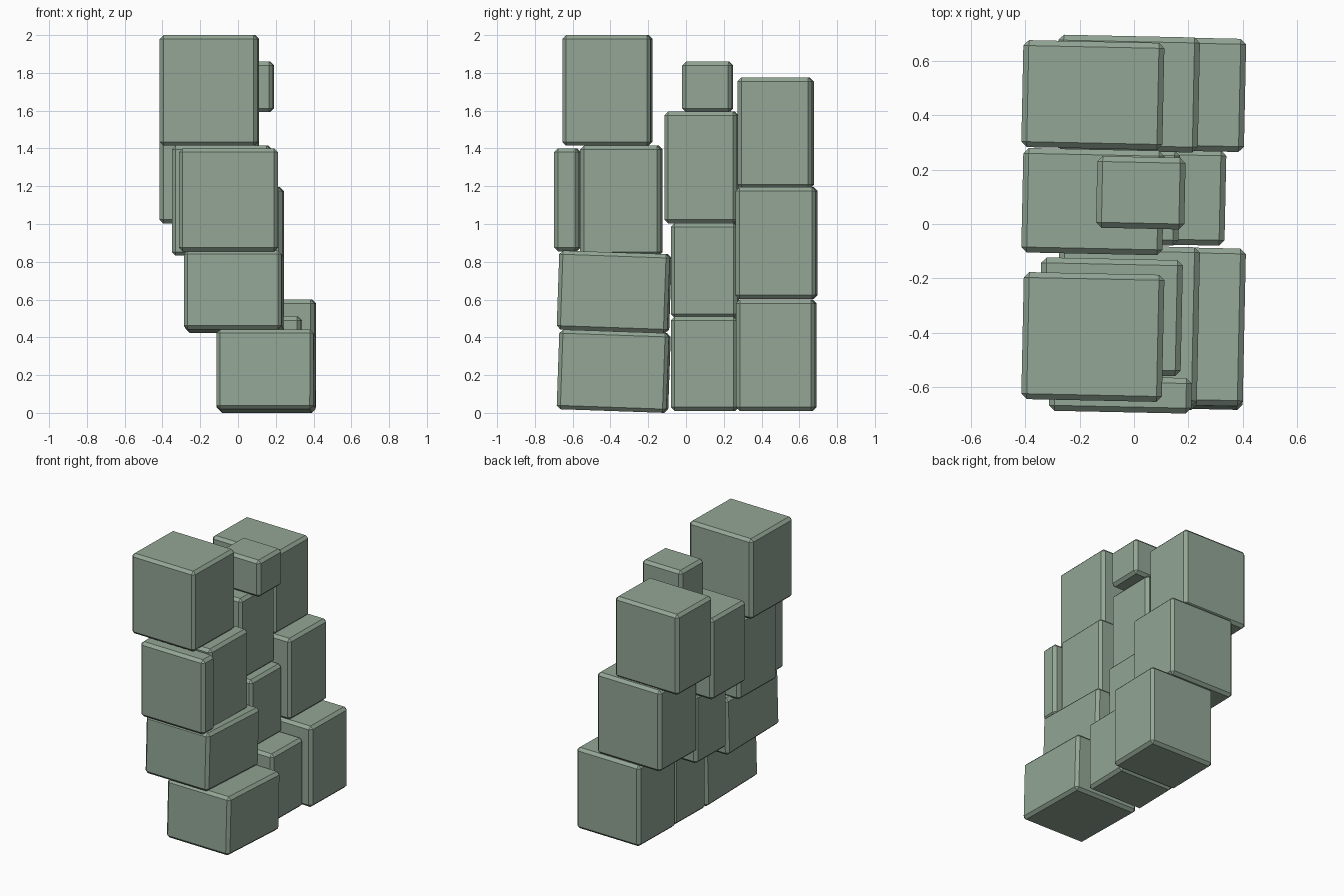
import bpy, bmesh
from math import sin, radians
from mathutils import Matrix, Vector

if "Cube" in bpy.data.objects:
    bpy.data.objects.remove(bpy.data.objects["Cube"])

YAW = radians(-1.2)      # every block is turned very slightly
BEVEL = 0.02

# dull green stone
stone = bpy.data.materials.new("stone")
stone.diffuse_color = (0.29, 0.38, 0.30, 1)
stone.use_nodes = True
stone.node_tree.nodes["Principled BSDF"].inputs["Base Color"].default_value = stone.diffuse_color


def block(name, x, y, z, tilt=0.0):
    """Chamfered stone block filling the given overall extents."""
    ext = [b - a for a, b in (x, y, z)]
    centre = Vector([(a + b) / 2 for a, b in (x, y, z)])
    s, t = abs(sin(YAW)), abs(sin(radians(tilt)))
    # shrink so that the turned, chamfered block still fits its extents
    ex, ey, ez = [e - 2 * BEVEL for e in ext]
    size = (ext[0] - s * ey,
            ext[1] - s * ex - t * ez,
            ext[2] - t * ey)
    bm = bmesh.new()
    bmesh.ops.create_cube(bm, size=1)
    bmesh.ops.scale(bm, vec=size, verts=bm.verts)
    bmesh.ops.bevel(bm, geom=bm.edges[:], offset=BEVEL, segments=1,
                    affect='EDGES')
    bm.transform(Matrix.Rotation(YAW, 4, 'Z')
                 @ Matrix.Rotation(radians(tilt), 4, 'X'))
    mesh = bpy.data.meshes.new(name)
    bm.to_mesh(mesh)
    bm.free()
    mesh.materials.append(stone)
    obj = bpy.data.objects.new(name, mesh)
    obj.location = centre
    bpy.context.collection.objects.link(obj)


# front column, lower two courses tilted forward
block("front_block_1", (-0.115, 0.412), (-0.685, -0.08), (0.0, 0.442), -2)
block("front_block_2", (-0.287, 0.243), (-0.685, -0.075), (0.422, 0.86), -2)
block("front_block_3", (-0.35, 0.18), (-0.56, -0.123), (0.832, 1.415))
block("front_facing_slab", (-0.313, 0.213), (-0.698, -0.557), (0.855, 1.4))
block("front_block_4", (-0.415, 0.112), (-0.655, -0.177), (1.415, 2.0))

# middle column
block("middle_block_1", (-0.113, 0.34), (-0.08, 0.28), (0.01, 0.51))
block("middle_block_2", (-0.285, 0.17), (-0.08, 0.28), (0.503, 1.005))
block("middle_block_3", (-0.415, 0.112), (-0.115, 0.28), (1.003, 1.595))
block("middle_cap", (-0.14, 0.19), (-0.02, 0.25), (1.592, 1.86))

# back column
block("back_block_1", (-0.115, 0.413), (0.265, 0.692), (0.01, 0.6))
block("back_block_2", (-0.287, 0.243), (0.263, 0.697), (0.603, 1.195))
block("back_block_3", (-0.415, 0.112), (0.273, 0.677), (1.188, 1.775))
